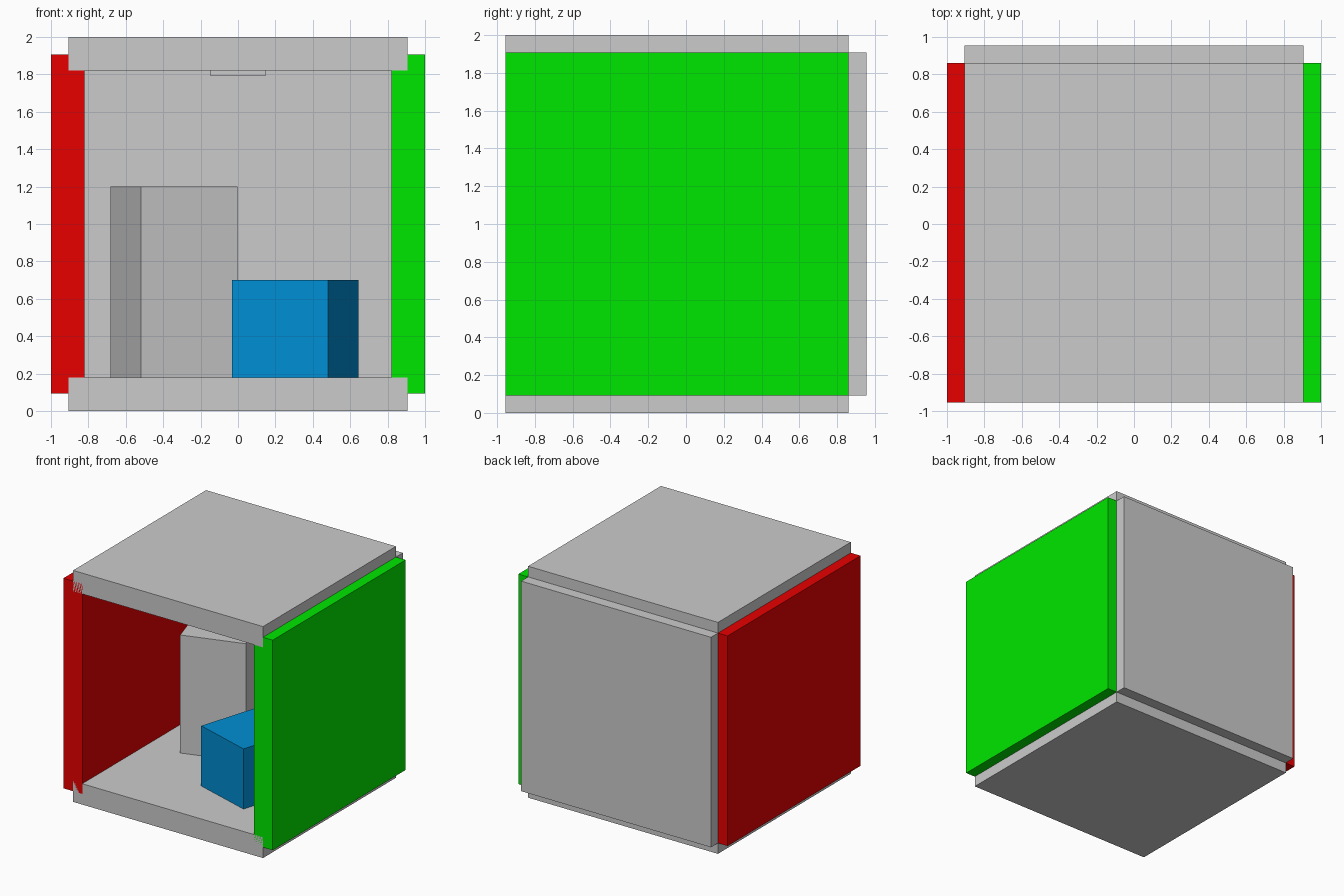
import bpy
from math import radians

if "Cube" in bpy.data.objects:
    bpy.data.objects.remove(bpy.data.objects["Cube"])


def material(name, rgb):
    mat = bpy.data.materials.new(name)
    mat.diffuse_color = (*rgb, 1.0)
    mat.use_nodes = True
    mat.node_tree.nodes["Principled BSDF"].inputs["Base Color"].default_value = mat.diffuse_color
    return mat


def box(name, centre, size, turn=0.0, mat=None):
    bpy.ops.mesh.primitive_cube_add(size=1, location=centre)
    ob = bpy.context.object
    ob.name = name
    ob.scale = size
    ob.rotation_euler.z = radians(turn)
    if mat:
        ob.data.materials.append(mat)
    return ob


SPAN, THICK = 1.815, 0.18      # slab side and thickness
MID_Y, MID_Z = -0.0475, 1.0    # centre of the room

red = material("red", (0.8, 0.0, 0.0))
green = material("green", (0.0, 0.8, 0.0))
blue = material("blue", (0.0, 0.27, 0.65))

# Room slabs, overlapping at the corners
box("floor", (0, MID_Y, 0.09), (SPAN, SPAN, THICK))
box("ceiling", (0, MID_Y, 1.91), (SPAN, SPAN, THICK))
box("back_wall", (0, 0.865, MID_Z), (SPAN, THICK, SPAN))
for name, side, mat in (("left_wall", -1, red), ("right_wall", 1, green)):
    box(name, (side * 0.91, MID_Y, MID_Z), (THICK, SPAN, SPAN), mat=mat)

# Ceiling lamp panel, partly sunk into the ceiling
box("lamp_panel", (0, MID_Y, 1.81), (0.3, 0.3, 0.03))

# Two turned blocks standing on the floor
box("tall_block", (-0.342, 0.29, 0.69), (0.54, 0.54, 1.02), 17.5)
box("short_block", (0.305, -0.277, 0.44), (0.54, 0.54, 0.52), -17.3, blue)
